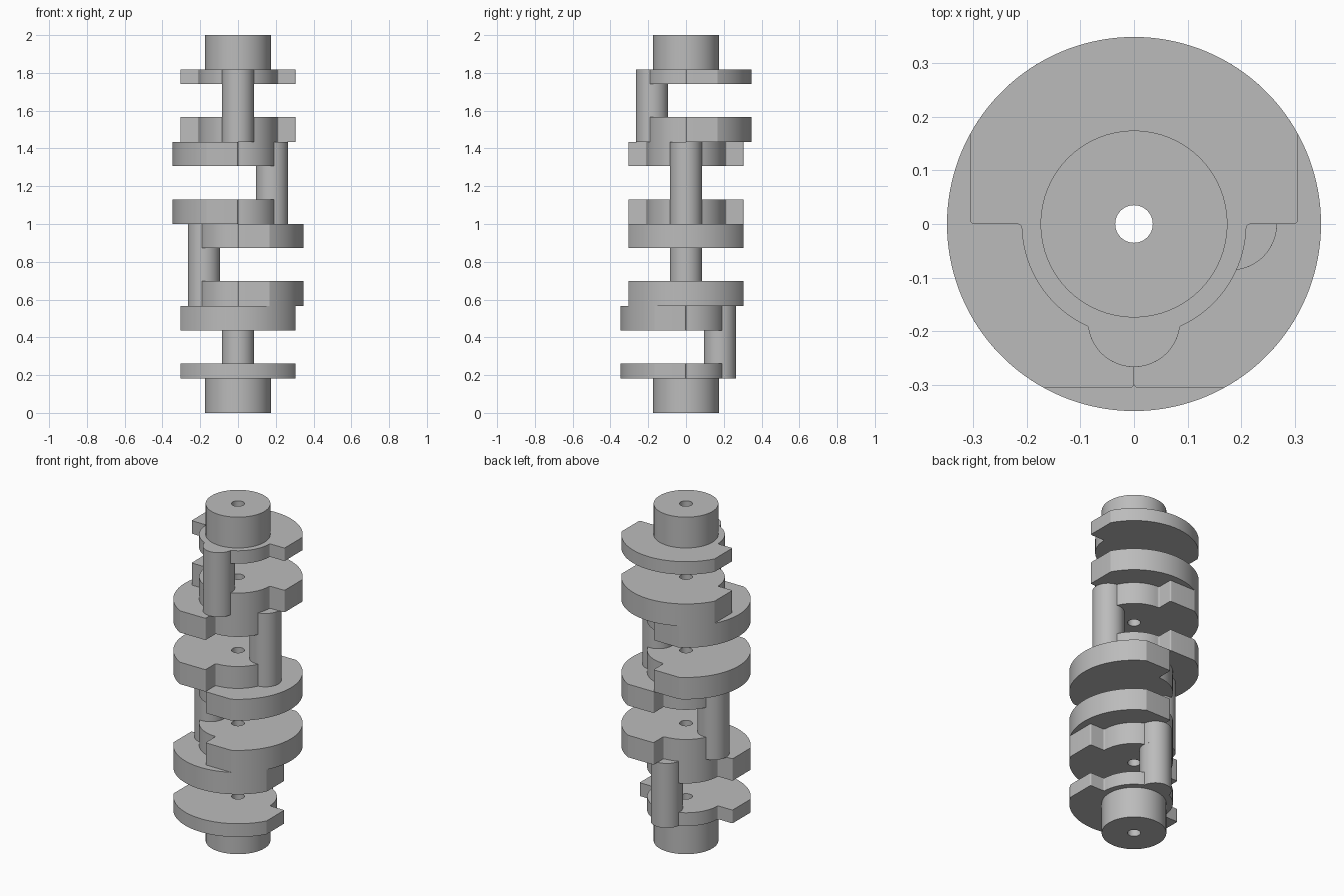
import bpy, bmesh
from math import sin, cos, atan2, sqrt, radians, pi

if "Cube" in bpy.data.objects:
    bpy.data.objects.remove(bpy.data.objects["Cube"])

# Main dimensions
WEB_R, COUNTER_R, COUNTER_X = 0.209, 0.348, 0.305
PIN_R, PIN_OFFSET = 0.086, 0.18
JOURNAL_R, BORE_R = 0.174, 0.035
FILLET = 0.009

# Single steel colour
steel = bpy.data.materials.new("steel_grey")
steel.use_nodes = True
steel.diffuse_color = (0.5, 0.5, 0.5, 1)
steel.node_tree.nodes["Principled BSDF"].inputs["Base Color"].default_value = (0.5, 0.5, 0.5, 1)


def arc(radius, start, end, steps, cy=0.0):
    angles = [start + (end - start) * i / steps for i in range(steps + 1)]
    return [(radius * cos(a), cy + radius * sin(a)) for a in angles]


def circle(radius, cy=0.0, steps=64):
    return arc(radius, 0, 2 * pi, steps, cy)[:-1]


def rounded(p, corner, q, steps=4):
    """Small rounded corner from p to q."""
    ts = [i / steps for i in range(steps + 1)]
    return [tuple((1 - t) ** 2 * a + 2 * t * (1 - t) * c + t * t * b
                  for a, c, b in zip(p, corner, q)) for t in ts]


def web_outline():
    """Crank web: pin lobe at -y, counterweight at +y."""
    y = -(WEB_R ** 2 - PIN_R ** 2 + PIN_OFFSET ** 2) / (2 * PIN_OFFSET)
    x = sqrt(WEB_R ** 2 - y ** 2)
    disc = arc(WEB_R, atan2(y, x), -FILLET / WEB_R, 20)
    shoulder_y = sqrt(COUNTER_R ** 2 - COUNTER_X ** 2)
    half = arc(PIN_R, -pi / 2, atan2(y + PIN_OFFSET, x), 14, -PIN_OFFSET)
    half += disc[1:-1]
    half += rounded(disc[-1], (WEB_R, 0), (WEB_R + FILLET, 0))
    half += rounded((COUNTER_X - FILLET, 0), (COUNTER_X, 0), (COUNTER_X, FILLET))
    half += arc(COUNTER_R, atan2(shoulder_y, COUNTER_X), pi / 2, 24)
    return half + [(-px, py) for px, py in reversed(half[1:-1])]


def prism(name, loops, z0, z1, turn=0):
    """Extrude an outline, with optional hole loops, from z0 to z1."""
    bm = bmesh.new()
    for loop in loops:
        verts = [bm.verts.new((x, y, z0)) for x, y in loop]
        for i, v in enumerate(verts):
            bm.edges.new((verts[i - 1], v))
    bmesh.ops.triangle_fill(bm, edges=bm.edges[:], use_beauty=True)
    grown = bmesh.ops.extrude_face_region(bm, geom=bm.faces[:], use_keep_orig=True)
    top = [g for g in grown["geom"] if isinstance(g, bmesh.types.BMVert)]
    bmesh.ops.translate(bm, verts=top, vec=(0, 0, z1 - z0))
    bmesh.ops.recalc_face_normals(bm, faces=bm.faces[:])
    mesh = bpy.data.meshes.new(name)
    bm.to_mesh(mesh)
    bm.free()
    mesh.materials.append(steel)
    obj = bpy.data.objects.new(name, mesh)
    bpy.context.collection.objects.link(obj)
    obj.rotation_euler.z = radians(turn)
    bpy.ops.object.select_all(action='DESELECT')
    obj.select_set(True)
    bpy.context.view_layer.objects.active = obj
    bpy.ops.object.shade_smooth_by_angle(angle=radians(30))
    return obj


bore = circle(BORE_R, steps=32)

# End journals
prism("bottom_journal", [circle(JOURNAL_R), bore], 0, 0.183)
prism("top_journal", [circle(JOURNAL_R), bore], 1.817, 2)

# Four throws: lower web, crank pin, upper web
throws = [
    (180, 0.183, 0.262, 0.436, 0.566),
    (-90, 0.566, 0.697, 0.873, 1.0),
    (90, 1.0, 1.13, 1.306, 1.435),
    (0, 1.435, 1.566, 1.74, 1.817),
]
for n, (turn, z0, z1, z2, z3) in enumerate(throws, 1):
    prism(f"lower_web_{n}", [web_outline(), bore], z0, z1, turn)
    prism(f"crank_pin_{n}", [circle(PIN_R, -PIN_OFFSET)], z1, z2, turn)
    prism(f"upper_web_{n}", [web_outline(), bore], z2, z3, turn)
